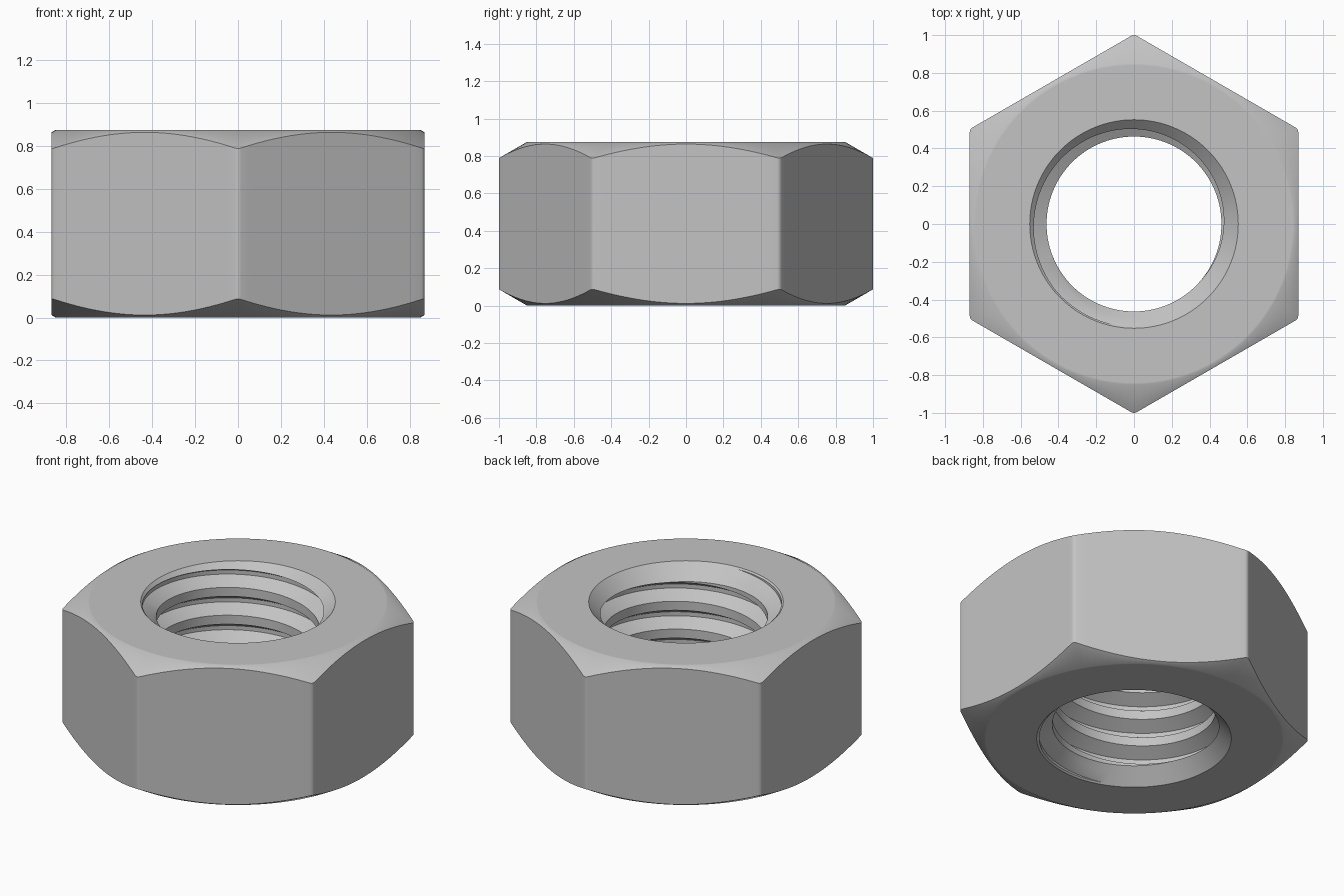
import bpy
import bmesh
from math import radians, degrees, sin, cos, tan, atan, sqrt, pi

if "Cube" in bpy.data.objects:
    bpy.data.objects.remove(bpy.data.objects["Cube"], do_unlink=True)

HEIGHT = 0.875
APOTHEM, FILLET = 0.87, 0.03          # hexagon flats and corner rounding
CHAMFER_R = 0.85                      # where the 30 degree chamfer begins
MINOR, MAJOR, RIM = 0.463, 0.543, 0.552
PITCH = 0.174
CREST = 0.028                         # half width of the thread crest
FLANK = (MAJOR - MINOR) * tan(radians(30))


def lerp(a, b, t):
    return a + (b - a) * t


# Column angles: even steps on each flat, finer steps round each corner
tangent = degrees(atan((APOTHEM - FILLET + FILLET) * tan(radians(30)) / APOTHEM
                       - FILLET * tan(radians(30)) / APOTHEM))
if tangent > 5:
    edge = tangent
else:
    edge = degrees(atan((APOTHEM * tan(radians(30)) - FILLET * tan(radians(30))) / APOTHEM))
STEPS = 24
sector = [lerp(-edge, edge, i / STEPS) for i in range(STEPS + 1)]
sector += [lerp(edge, 60 - edge, t) for t in (0.25, 0.5, 0.75)]
angles = [60 * k + a for k in range(6) for a in sector]
angles.append(angles[0] + 360)


def hex_radius(deg):
    """Radius of the rounded hexagon in a direction."""
    off = (deg + 30) % 60 - 30
    if abs(off) <= edge + 1e-6:
        return APOTHEM / cos(radians(off))
    d = (APOTHEM - FILLET) / cos(radians(30))
    s = radians(30 - abs(off))
    return d * cos(s) + sqrt(max(0, FILLET ** 2 - (d * sin(s)) ** 2))


def body_column(deg):
    """Outer outline from the bottom rim to the top rim, as (r, z)."""
    r = hex_radius(deg)
    drop = (r - CHAMFER_R) * tan(radians(30))
    lower = [(RIM, 0), (CHAMFER_R - 0.01, 0), (CHAMFER_R, 0), (r, drop)]
    return lower + [(rr, HEIGHT - z) for rr, z in reversed(lower)]


def sink(z):
    """Countersink cone radius at both ends of the hole."""
    return RIM - min(z, HEIGHT - z)


def bore_point(r, z):
    if z <= 0 or z >= HEIGHT:
        return RIM, min(max(z, 0), HEIGHT)
    return max(r, sink(z)), z


def bore_column(deg):
    """Threaded hole from bottom to top, split exactly where it meets the cones."""
    base = 0.72 + PITCH * (deg - 125) / 360
    feats = []
    for k in range(-6, 4):
        z = base + k * PITCH
        feats += [(MINOR, z - CREST), (MINOR, z + CREST),
                  (MAJOR, z + CREST + FLANK), (MAJOR, z + PITCH - CREST - FLANK)]
    points = []
    for (r0, z0), (r1, z1) in zip(feats, feats[1:]):
        g0, g1 = r0 - sink(z0), r1 - sink(z1)
        t = g0 / (g0 - g1) if g0 * g1 < 0 else 0.5
        points += [bore_point(r0, z0), bore_point(lerp(r0, r1, t), lerp(z0, z1, t))]
    points.append(bore_point(*feats[-1]))
    return points


def add_skin(bm, column, inward):
    """Join neighbouring columns round the axis with faces."""
    grid = []
    for deg in angles:
        a = radians(deg)
        grid.append([bm.verts.new((r * cos(a), r * sin(a), z)) for r, z in column(deg)])
    for c0, c1 in zip(grid, grid[1:]):
        for i in range(len(c0) - 1):
            quad = [c0[i], c1[i], c1[i + 1], c0[i + 1]]
            bm.faces.new(quad[::-1] if inward else quad)


# Steel material
steel = bpy.data.materials.new("grey_steel")
steel.use_nodes = True
colour = (0.55, 0.55, 0.55, 1)
steel.diffuse_color = colour
steel.node_tree.nodes["Principled BSDF"].inputs["Base Color"].default_value = colour

# Chamfered hexagon body and threaded bore, welded at the rims
bm = bmesh.new()
add_skin(bm, body_column, False)
add_skin(bm, bore_column, True)
bmesh.ops.remove_doubles(bm, verts=bm.verts, dist=0.00002)
loose = [v for v in bm.verts if not v.link_faces]
bmesh.ops.delete(bm, geom=loose, context='VERTS')
mesh = bpy.data.meshes.new("hex_nut")
bm.to_mesh(mesh)
bm.free()
mesh.materials.append(steel)
nut = bpy.data.objects.new("hex_nut", mesh)
bpy.context.collection.objects.link(nut)

# Smooth shading that keeps the hard edges
bpy.ops.object.select_all(action='DESELECT')
nut.select_set(True)
bpy.context.view_layer.objects.active = nut
bpy.ops.object.shade_smooth_by_angle(angle=radians(35))
